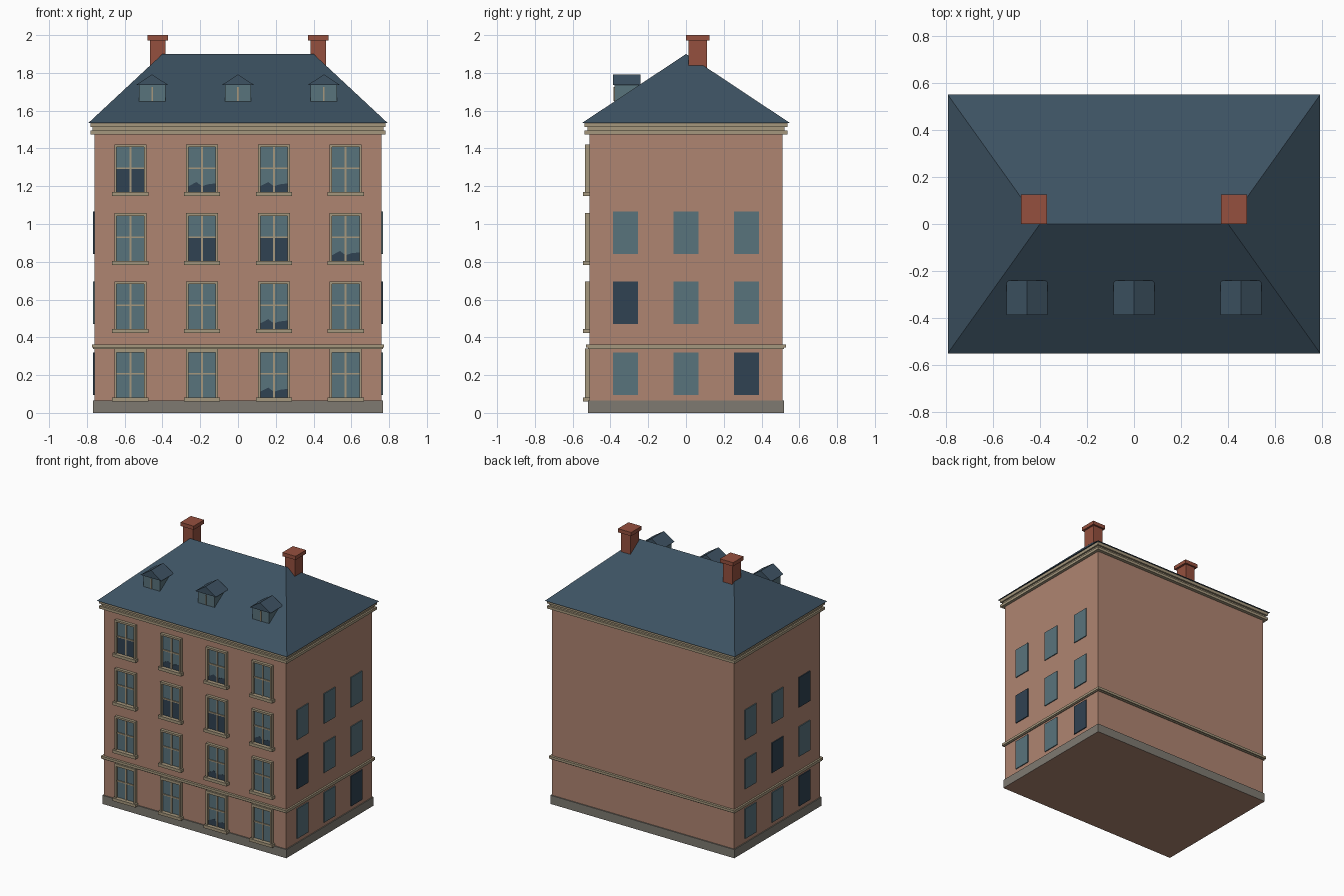
import bpy, bmesh

if "Cube" in bpy.data.objects:
    bpy.data.objects.remove(bpy.data.objects["Cube"])


def srgb(h):
    c = [int(h[i:i + 2], 16) / 255 for i in (0, 2, 4)]
    return [v / 12.92 if v <= 0.04045 else ((v + 0.055) / 1.055) ** 2.4 for v in c] + [1]


def material(name, h):
    m = bpy.data.materials.new(name)
    m.diffuse_color = srgb(h)
    m.use_nodes = True
    m.node_tree.nodes["Principled BSDF"].inputs["Base Color"].default_value = m.diffuse_color
    return m


BRICK = material("brick", "AF8571")
TRIM = material("stone_trim", "A5977D")
PLINTH = material("grey_stone", "7E7A71")
ROOF = material("slate", "3D5262")
GLASS = material("glass", "59737C")
DARK = material("dark_glass", "304252")
CHIMNEY = material("red_brick", "95503E")


def box(bm, x0, x1, y0, y1, z0, z1):
    v = [bm.verts.new((x, y, z)) for x in (x0, x1) for y in (y0, y1) for z in (z0, z1)]
    for f in ((0, 1, 3, 2), (4, 6, 7, 5), (0, 4, 5, 1), (2, 3, 7, 6), (0, 2, 6, 4), (1, 5, 7, 3)):
        bm.faces.new([v[i] for i in f])


def solid(bm, pts, faces):
    v = [bm.verts.new(p) for p in pts]
    for f in faces:
        bm.faces.new([v[i] for i in f])


def finish(name, bm, *mats):
    bmesh.ops.recalc_face_normals(bm, faces=bm.faces)
    me = bpy.data.meshes.new(name)
    bm.to_mesh(me)
    bm.free()
    for m in mats:
        me.materials.append(m)
    ob = bpy.data.objects.new(name, me)
    bpy.context.collection.objects.link(ob)
    return ob


def boxes(name, mat, *dims):
    bm = bmesh.new()
    for d in dims:
        box(bm, *d)
    return finish(name, bm, mat)


def slab(name, mat, hx, hy, z0, z1):
    return boxes(name, mat, (-hx, hx, -hy, hy, z0, z1))


# Main body, plinth and horizontal mouldings
slab("walls", BRICK, 0.76, 0.512, 0.03, 1.53)
plinth = slab("plinth", PLINTH, 0.767, 0.52, 0, 0.065)
plinth.data.materials.append(BRICK)
for p in plinth.data.polygons:
    if p.normal.z < -0.5:
        p.material_index = 1
slab("belt_course", TRIM, 0.768, 0.52, 0.338, 0.348)
slab("belt_course_top", TRIM, 0.773, 0.53, 0.345, 0.363)
slab("cornice_lower", TRIM, 0.782, 0.537, 1.475, 1.495)
slab("cornice_neck", TRIM, 0.77, 0.522, 1.495, 1.515)
slab("cornice_upper", TRIM, 0.782, 0.537, 1.513, 1.536)

# Hipped roof
bm = bmesh.new()
X, Y, E, R = 0.792, 0.55, 1.535, 1.9
solid(bm, [(-X, -Y, E), (X, -Y, E), (X, Y, E), (-X, Y, E), (-0.4, 0, R), (0.4, 0, R)],
      [(0, 1, 5, 4), (2, 3, 4, 5), (1, 2, 5), (3, 0, 4), (3, 2, 1, 0)])
finish("roof", bm, ROOF)

# Chimneys
for s in (-1, 1):
    c = s * 0.425
    boxes("chimney", CHIMNEY, (c - 0.04, c + 0.04, 0.012, 0.112, 1.74, 1.98),
          (c - 0.055, c + 0.055, 0, 0.125, 1.972, 2.0))

# Dormers: glazed box, mullion and gable roof
for c in (-0.455, 0, 0.455):
    boxes("dormer_body", GLASS, (c - 0.07, c + 0.07, -0.378, -0.22, 1.645, 1.74))
    boxes("dormer_mullion", TRIM, (c - 0.004, c + 0.004, -0.384, -0.376, 1.65, 1.725))
    bm = bmesh.new()
    solid(bm, [(c + dx, y, z) for y in (-0.387, -0.24)
               for dx, z in ((-0.087, 1.735), (0.087, 1.735), (0, 1.792))],
          [(0, 1, 2), (5, 4, 3), (0, 3, 4, 1), (1, 4, 5, 2), (2, 5, 3, 0)])
    finish("dormer_roof", bm, ROOF)

# Front windows: which lower sashes are dark or partly dark (column, row)
dark_sash = {(0, 3), (1, 2), (2, 2)}
part_dark = {(1, 3), (2, 3), (3, 2), (2, 1), (2, 0)}
W, H = 0.072, 0.238
for row, z in enumerate((0.082, 0.444, 0.805, 1.17)):
    for col in range(4):
        c = -0.57 + 0.38 * col
        top, mid = z + H, z + 0.125
        boxes("window_glass", GLASS, (c - W, c + W, -0.516, -0.508, z, top))
        if (col, row) in dark_sash:
            boxes("dark_sash", DARK, (c - W, c + W, -0.518, -0.512, z, mid))
        if (col, row) in part_dark:
            bm = bmesh.new()
            prof = [(-W, 0), (W, 0), (W, 0.045), (0.03, 0.04), (0, 0.03), (-0.03, 0.052), (-W, 0.03)]
            f = bm.faces.new([bm.verts.new((c + x, -0.5175, z + h)) for x, h in prof])
            ext = bmesh.ops.extrude_face_region(bm, geom=[f])
            bmesh.ops.translate(bm, vec=(0, 0.004, 0),
                                verts=[g for g in ext["geom"] if isinstance(g, bmesh.types.BMVert)])
            finish("dark_interior", bm, DARK)
        head = 0.34 if row == 0 else top + 0.014
        boxes("window_frame", TRIM,
              (c - 0.085, c - W, -0.534, -0.505, z, head),
              (c + W, c + 0.085, -0.534, -0.505, z, head),
              (c - W, c + W, -0.534, -0.505, top, head))
        boxes("window_bars", TRIM,
              (c - 0.005, c + 0.005, -0.523, -0.512, z, top),
              (c - W, c + W, -0.523, -0.512, mid - 0.004, mid + 0.005))
        boxes("window_sill", TRIM, (c - 0.096, c + 0.096, -0.546, -0.505, z - 0.022, z))

# Flat side windows; dark ones given as (side, row, column)
dark_side = {(1, 1, -1), (1, 0, 1), (-1, 2, -1), (-1, 1, 0), (-1, 0, -1)}
for s in (-1, 1):
    for row, z in enumerate((0.096, 0.47, 0.841)):
        for col in (-1, 0, 1):
            y = 0.32 * col
            boxes("side_window", DARK if (s, row, col) in dark_side else GLASS,
                  (s * 0.758, s * 0.767, y - 0.067, y + 0.067, z, z + 0.225))
